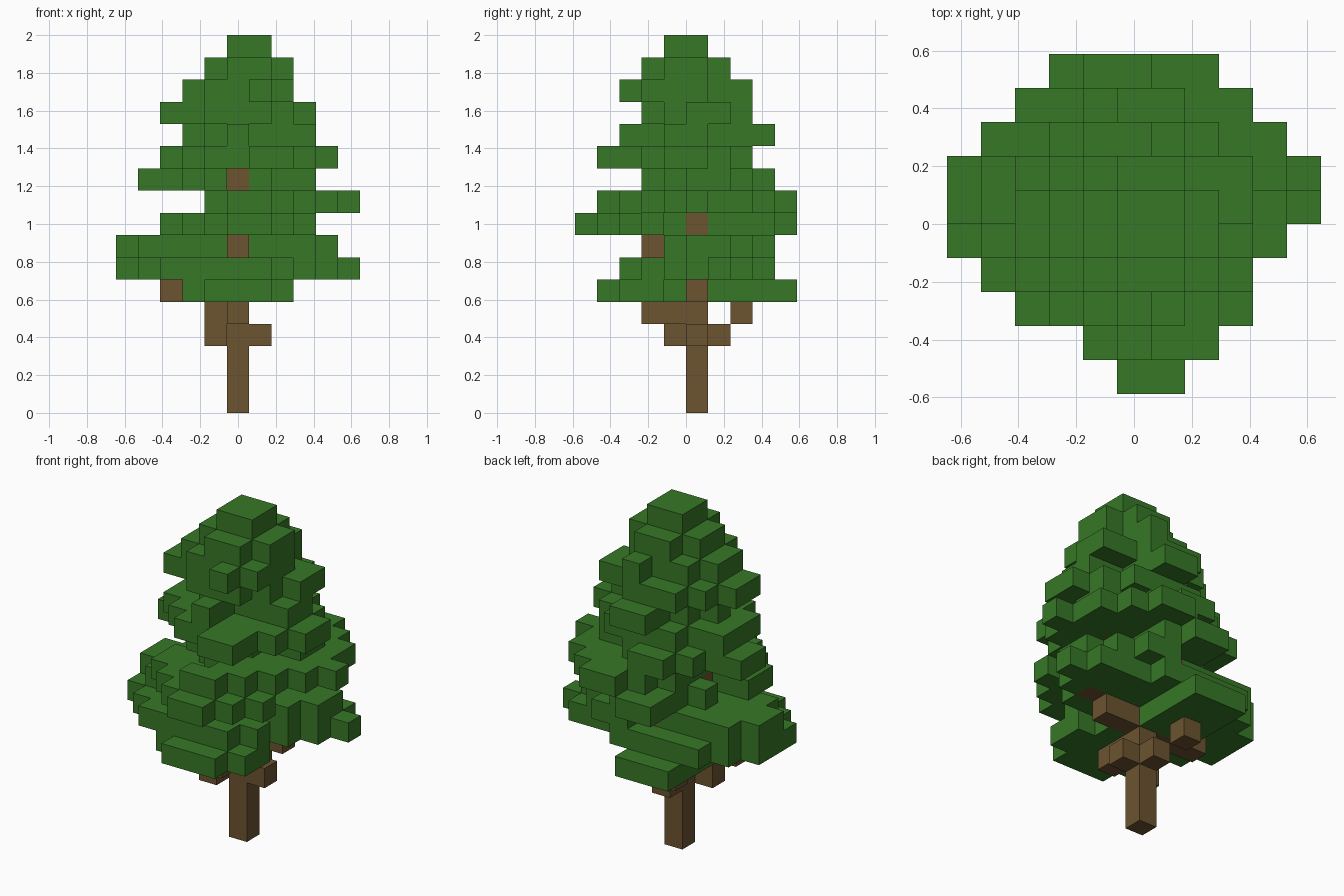
import bpy
import bmesh
from mathutils import Vector

cube = bpy.data.objects.get("Cube")
if cube:
    bpy.data.objects.remove(cube, do_unlink=True)

LAYERS = 17
SIZE = 2 / LAYERS


def make_material(name, color):
    mat = bpy.data.materials.new(name)
    mat.use_nodes = True
    mat.diffuse_color = color
    mat.node_tree.nodes["Principled BSDF"].inputs["Base Color"].default_value = color
    return mat


bark = make_material("bark brown", (0.15, 0.088, 0.03, 1))
leaf = make_material("leaf green", (0.038, 0.186, 0.02, 1))


def clump(layer, left, right, front, back, cut=0):
    """Cells of a flat leafy clump whose corners are cut off diagonally."""
    cells = set()
    for x in range(left, right + 1):
        for y in range(front, back + 1):
            if min(x - left, right - x) + min(y - front, back - y) >= cut:
                cells.add((x, y, layer))
    return cells


def build(name, cells, solid, material):
    """Mesh the outer faces of a group of cubes, skipping faces against any solid cell."""
    bm = bmesh.new()
    for cell in sorted(cells):
        centre = Vector((cell[0], cell[1] + 0.5, cell[2] + 0.5))
        for axis in range(3):
            for side in (-1, 1):
                normal = Vector((0, 0, 0))
                normal[axis] = side
                if tuple(int(c + n) for c, n in zip(cell, normal)) in solid:
                    continue
                u = Vector((0, 0, 0))
                u[(axis + 1) % 3] = 0.5
                v = normal.cross(u)
                middle = centre + normal / 2
                corners = (middle - u - v, middle + u - v, middle + u + v, middle - u + v)
                bm.faces.new([bm.verts.new(p * SIZE) for p in corners])
    bmesh.ops.remove_doubles(bm, verts=bm.verts, dist=SIZE / 100)
    mesh = bpy.data.meshes.new(name)
    bm.to_mesh(mesh)
    bm.free()
    mesh.materials.append(material)
    bpy.context.collection.objects.link(bpy.data.objects.new(name, mesh))


# Trunk: a single column up into the crown
trunk = {(0, 0, z) for z in range(LAYERS - 2)}

# Branches: bare lower forks, then tips that poke through the leaves
branches = {(1, 0, 3), (-1, -1, 3), (0, 1, 3), (-1, -1, 4), (-1, 2, 4), (3, 0, 6), (0, -1, 10)}
for layer, left, right, front, back in (
    (4, 0, 0, -2, -1),
    (5, -3, 2, 0, 0),
    (7, 0, 0, -2, 2),
    (8, -1, 1, 0, 0),
    (9, 1, 2, 0, 0),
):
    branches |= clump(layer, left, right, front, back)
branches -= trunk

# Leaves, from the bottom skirt up: layer, left, right, front, back, corner cut
lower_clumps = (
    (5, -2, 2, -4, -1, 1),
    (5, -2, 0, 1, 4),
    (6, -5, 3, -3, 3, 2),
    (6, 0, 5, 0, 2, 1),
    (7, -5, 4, -1, 2, 1),
    (7, 1, 2, 3, 3),
    (8, -2, 3, -5, -1, 2),
    (8, -3, -2, -2, -1),
    (8, -2, -1, 1, 1),
    (8, -1, 1, 1, 3),
    (8, -1, 0, 4, 4),
)
upper_clumps = (
    (9, -1, 4, -3, 4, 2),
    (9, -1, 5, 0, 0),
    (9, 0, 1, -4, -4),
    (10, -4, 3, -2, 3, 3),
    (10, -4, 3, 0, 1),
    (11, -3, 4, -3, 2, 2),
    (11, -3, -2, 1, 1),
    (11, 1, 2, -4, -4),
    (12, -2, 2, -2, 2, 2),
    (12, 2, 3, -1, 0),
    (12, 0, 0, -3, -3),
    (12, 0, 1, 3, 3),
    (12, 0, 1, 2, 2),
)
crown_clumps = (
    (13, -3, 3, -2, 2, 2),
    (13, -3, 0, -1, 0),
    (13, 0, 3, 0, 1),
    (14, -2, 2, -2, 1, 1),
    (14, 1, 1, 2, 2),
    (14, 1, 1, -3, -3),
    (14, 2, 2, -2, -2),
    (15, -1, 2, -2, 1, 1),
    (16, 0, 1, -1, 0),
)

# Notch in the leaves that shows the branch tip behind it
notch = {(0, -2, 10)}

wood = trunk | branches
groups = {}
for name, clumps in (
    ("lower_leaves", lower_clumps),
    ("upper_leaves", upper_clumps),
    ("crown_leaves", crown_clumps),
):
    groups[name] = set().union(*(clump(*c) for c in clumps)) - wood - notch

solid = wood.union(*groups.values())
build("trunk", trunk, solid, bark)
build("branches", branches, solid, bark)
for name, cells in groups.items():
    build(name, cells, solid, leaf)
